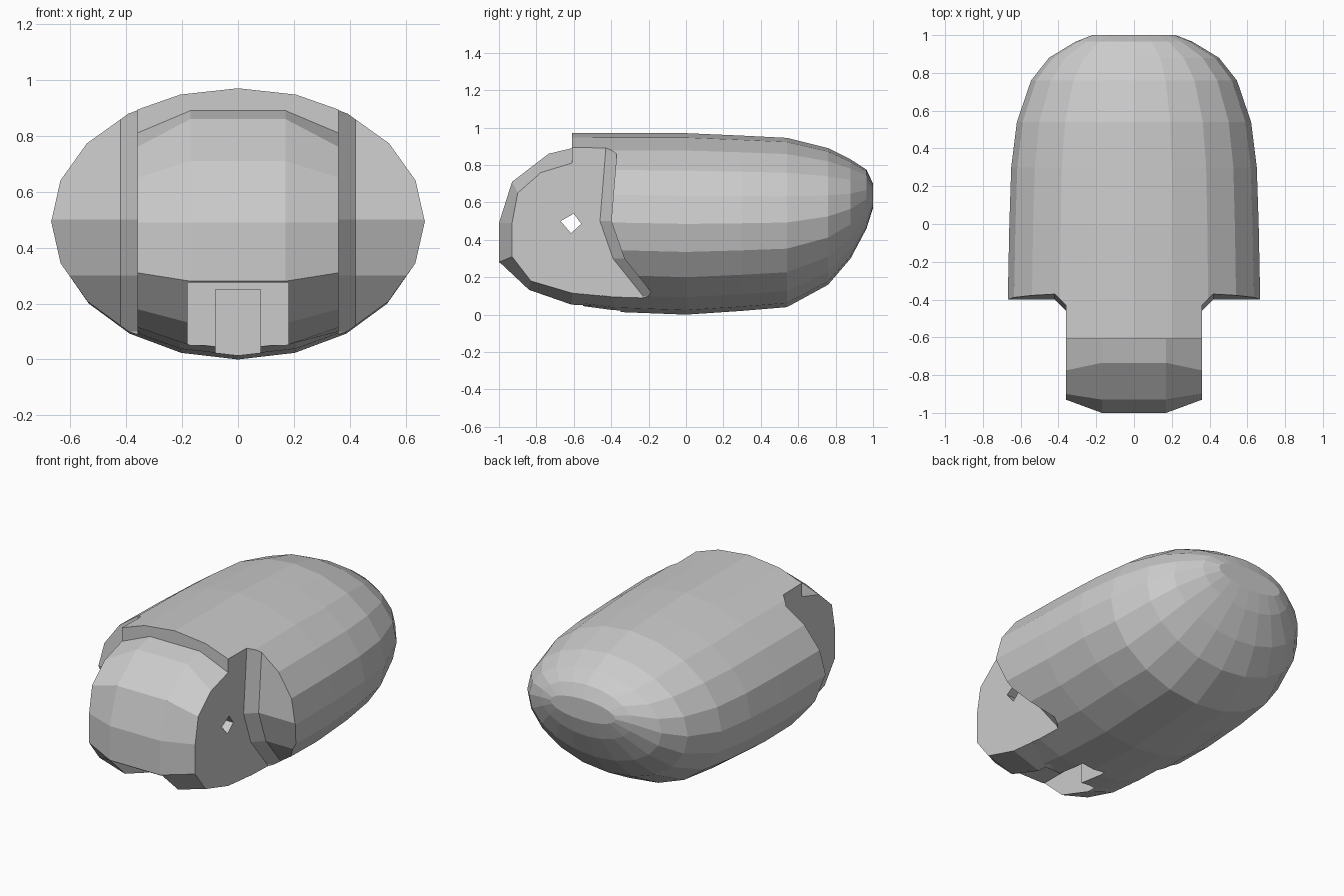
import bpy, bmesh, math

if "Cube" in bpy.data.objects:
    bpy.data.objects.remove(bpy.data.objects["Cube"])


def loft(name, rings):
    """Closed solid skinned through rings of equal point count."""
    bm = bmesh.new()
    vr = [[bm.verts.new(p) for p in r] for r in rings]
    n = len(rings[0])
    for a, b in zip(vr, vr[1:]):
        for i in range(n):
            j = (i + 1) % n
            bm.faces.new((a[i], a[j], b[j], b[i]))
    bm.faces.new(vr[0])
    bm.faces.new(vr[-1][::-1])
    bmesh.ops.recalc_face_normals(bm, faces=bm.faces)
    me = bpy.data.meshes.new(name)
    bm.to_mesh(me)
    bm.free()
    ob = bpy.data.objects.new(name, me)
    bpy.context.collection.objects.link(ob)
    return ob


def side_loft(name, stations):
    """Loft along x through (x, [(y, z), ...]) profiles."""
    return loft(name, [[(x, y, z) for y, z in prof] for x, prof in stations])


def box(name, x, y0, y1, z0, z1):
    prof = [(y0, z0), (y1, z0), (y1, z1), (y0, z1)]
    return side_loft(name, [(-x, prof), (x, prof)])


def combine(ob, other, op):
    m = ob.modifiers.new(op, 'BOOLEAN')
    m.operation, m.object, m.solver = op, other, 'EXACT'
    bpy.context.view_layer.objects.active = ob
    bpy.ops.object.modifier_apply(modifier=m.name)
    bpy.data.objects.remove(other)


# Egg-shaped shell: y, half width, bottom z, top z
sections = [(-.61, .67, .045, .97), (-.39, .668, .015, .97), (0, .66, 0, .97),
            (.3, .65, .02, .957), (.54, .62, .04, .945), (.76, .545, .16, .89),
            (.88, .45, .30, .83), (.965, .31, .46, .775), (1, .22, .57, .70)]
N = 20
rings = []
for y, w, lo, hi in sections:
    c, h = (lo + hi) / 2, (hi - lo) / 2
    rings.append([(w * math.cos(2 * math.pi * i / N), y,
                   c + h * math.sin(2 * math.pi * i / N)) for i in range(N)])
shell = loft("body_shell", rings)

# Side recesses leaving a narrow front, with a chamfered inner corner
edge = [(-.37, 1.1), (-.37, .87), (-.40, .5), (-.33, .3), (-.17, .1), (-.17, -.1)]
full = edge + [(-1.2, -.1), (-1.2, 1.1)]
inner = [(y - .06, z) for y, z in full]
for s in (-1, 1):
    cut = side_loft("side_recess", [(s * .36, inner), (s * .42, full), (s * .9, full)])
    combine(shell, cut, 'DIFFERENCE')

# Rounded front block set slightly below the shell
mid = [(-.45, .89), (-.61, .89), (-.735, .86), (-.93, .71), (-1, .49),
       (-1, .28), (-.84, .13), (-.61, .05), (-.45, .05)]
outer = [(-.45, .81), (-.61, .81), (-.775, .76), (-.9, .65), (-.93, .49),
         (-.93, .31), (-.83, .18), (-.61, .115), (-.45, .10)]
front = side_loft("front_block", [(-.36, outer), (-.17, mid), (.17, mid), (.36, outer)])
combine(shell, front, 'UNION')

# Stepped notch under the front
combine(shell, box("notch", .18, -1.2, -.55, -.2, .275), 'DIFFERENCE')
combine(shell, box("channel", .08, -1.2, -.35, -.2, .25), 'DIFFERENCE')

# Diamond hole straight through the sides
diamond = [(-.67, .50), (-.615, .435), (-.56, .485), (-.60, .54)]
combine(shell, side_loft("pin_hole", [(-.9, diamond), (.9, diamond)]), 'DIFFERENCE')
